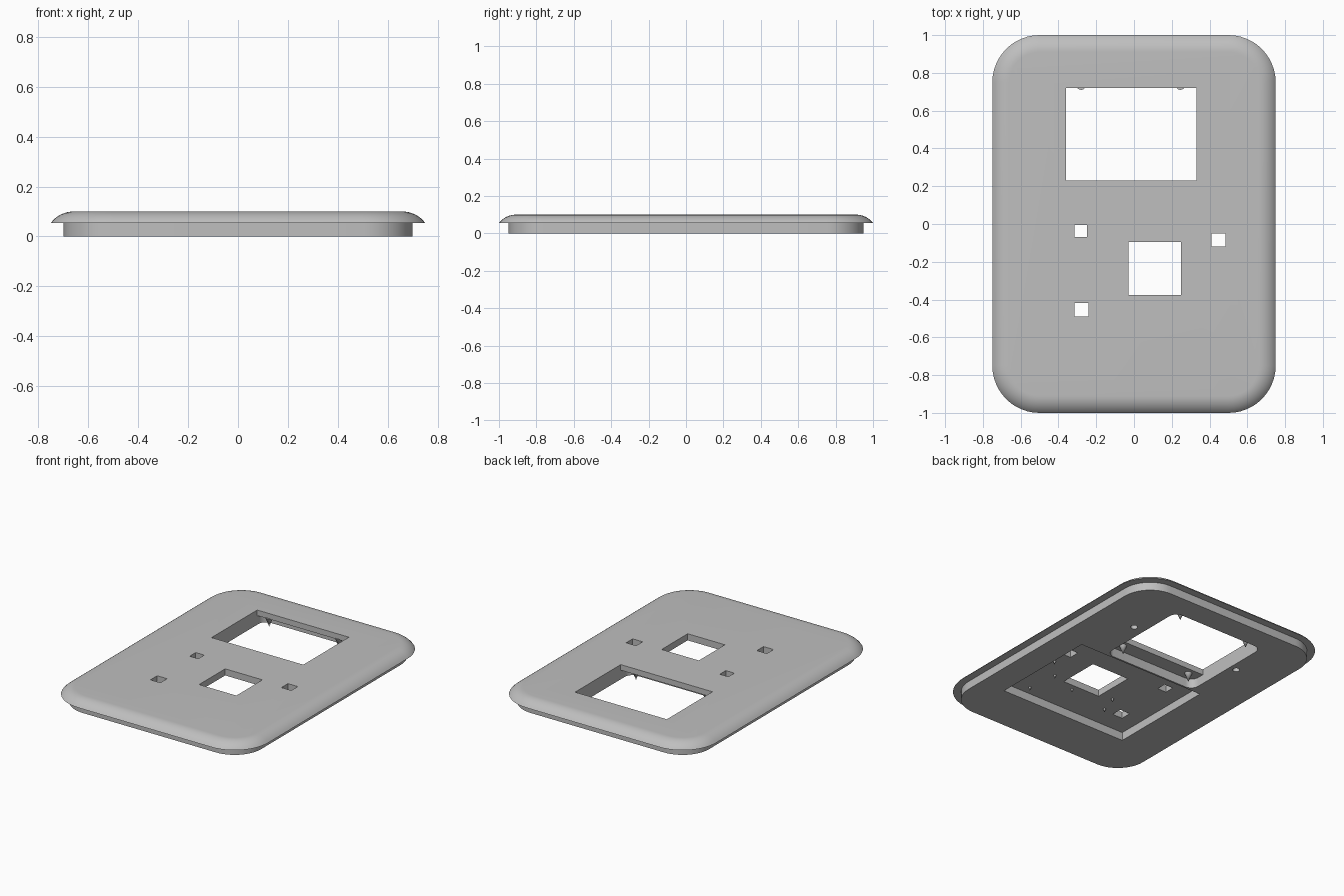
import bpy, bmesh, math

if "Cube" in bpy.data.objects:
    bpy.data.objects.remove(bpy.data.objects["Cube"])

grey = bpy.data.materials.new("plain_grey")
grey.diffuse_color = (0.52, 0.52, 0.52, 1)
grey.use_nodes = True
grey.node_tree.nodes["Principled BSDF"].inputs["Base Color"].default_value = grey.diffuse_color


def outline(x0, x1, y0, y1, r, steps=12):
    """Rounded rectangle points, counter-clockwise."""
    if r <= 0:
        return [(x1, y1), (x0, y1), (x0, y0), (x1, y0)]
    corners = [(x1 - r, y1 - r, 0), (x0 + r, y1 - r, 90),
               (x0 + r, y0 + r, 180), (x1 - r, y0 + r, 270)]
    pts = []
    for cx, cy, start in corners:
        for i in range(steps + 1):
            a = math.radians(start + 90 * i / steps)
            pts.append((cx + r * math.cos(a), cy + r * math.sin(a)))
    return pts


def loft(name, rings):
    """Closed solid from a stack of (points, z) rings."""
    bm = bmesh.new()
    loops = [[bm.verts.new((x, y, z)) for x, y in pts] for pts, z in rings]
    n = len(loops[0])
    for a, b in zip(loops, loops[1:]):
        for i in range(n):
            j = (i + 1) % n
            bm.faces.new((a[i], a[j], b[j], b[i]))
    bm.faces.new(loops[0][::-1])
    bm.faces.new(loops[-1])
    bmesh.ops.recalc_face_normals(bm, faces=bm.faces)
    me = bpy.data.meshes.new(name)
    bm.to_mesh(me)
    bm.free()
    me.materials.append(grey)
    ob = bpy.data.objects.new(name, me)
    bpy.context.collection.objects.link(ob)
    return ob


def activate(ob):
    bpy.ops.object.select_all(action='DESELECT')
    ob.select_set(True)
    bpy.context.view_layer.objects.active = ob


def cut(target, x0, x1, y0, y1, z0, z1, r=0.0, steps=8):
    """Cut a straight-sided pocket or hole out of the target."""
    pts = outline(x0, x1, y0, y1, r, steps)
    tool = loft("cutter", [(pts, z0), (pts, z1)])
    tool.hide_render = True
    activate(target)
    mod = target.modifiers.new("cut", 'BOOLEAN')
    mod.operation, mod.solver, mod.object = 'DIFFERENCE', 'EXACT', tool
    bpy.ops.object.modifier_apply(modifier=mod.name)
    bpy.data.objects.remove(tool)


def pin(name, x, y, r, z_top, z_tip):
    """Downward-pointing cone."""
    bpy.ops.mesh.primitive_cone_add(vertices=16, radius1=r, radius2=0, depth=z_top - z_tip,
                                    location=(x, y, (z_top + z_tip) / 2),
                                    rotation=(math.pi, 0, 0))
    ob = bpy.context.object
    ob.name = name
    ob.data.materials.append(grey)
    bpy.ops.object.shade_smooth_by_angle(angle=math.radians(40))


# Cover plate: stepped lip below, rounded rim above
def plate_ring(inset):
    return outline(-0.75 + inset, 0.75 - inset, -1 + inset, 1 - inset, 0.25 - inset)


RIM_Z, ARC_R, ARC_END = 0.055, 0.1125, math.radians(53.13)
rings = [(plate_ring(0.05), 0), (plate_ring(0.05), RIM_Z)]
for k in range(9):
    t = ARC_END * (1 - k / 8)
    rings.append((plate_ring(0.09 - ARC_R * math.sin(t)), 0.1 - ARC_R * (1 - math.cos(t))))
plate = loft("cover_plate", rings)

# Pockets in the underside
cut(plate, -0.36, 0.33, 0.13, 0.79, -0.1, 0.062, 0.055)    # display pocket
cut(plate, -0.43, 0.52, -0.625, 0.118, -0.1, 0.055)        # control board pocket

# Openings through the plate
for x0, x1, y0, y1 in [(-0.36, 0.33, 0.23, 0.72),          # display window
                       (-0.03, 0.25, -0.375, -0.095),      # centre opening
                       (-0.315, -0.25, -0.07, -0.005),     # small button openings
                       (0.41, 0.485, -0.12, -0.05),
                       (-0.315, -0.24, -0.49, -0.418)]:
    cut(plate, x0, x1, y0, y1, -0.2, 0.3)

# Blind screw holes either side of the window
for x in (-0.41, 0.41):
    cut(plate, x - 0.022, x + 0.022, 0.468, 0.512, -0.1, 0.05, 0.0219, 4)

activate(plate)
bpy.ops.object.shade_smooth_by_angle(angle=math.radians(30))

# Locating pins around the window
for x in (-0.28, 0.245):
    for y in (0.187, 0.735):
        pin("display_pin", x, y, 0.025, 0.066, 0.002)

# Small board pins
for x, y in [(0.364, -0.564), (0.342, -0.351), (0.151, -0.414),
             (-0.117, -0.346), (-0.159, -0.472), (0.454, -0.22)]:
    pin("board_pin", x, y, 0.01, 0.058, 0.03)
